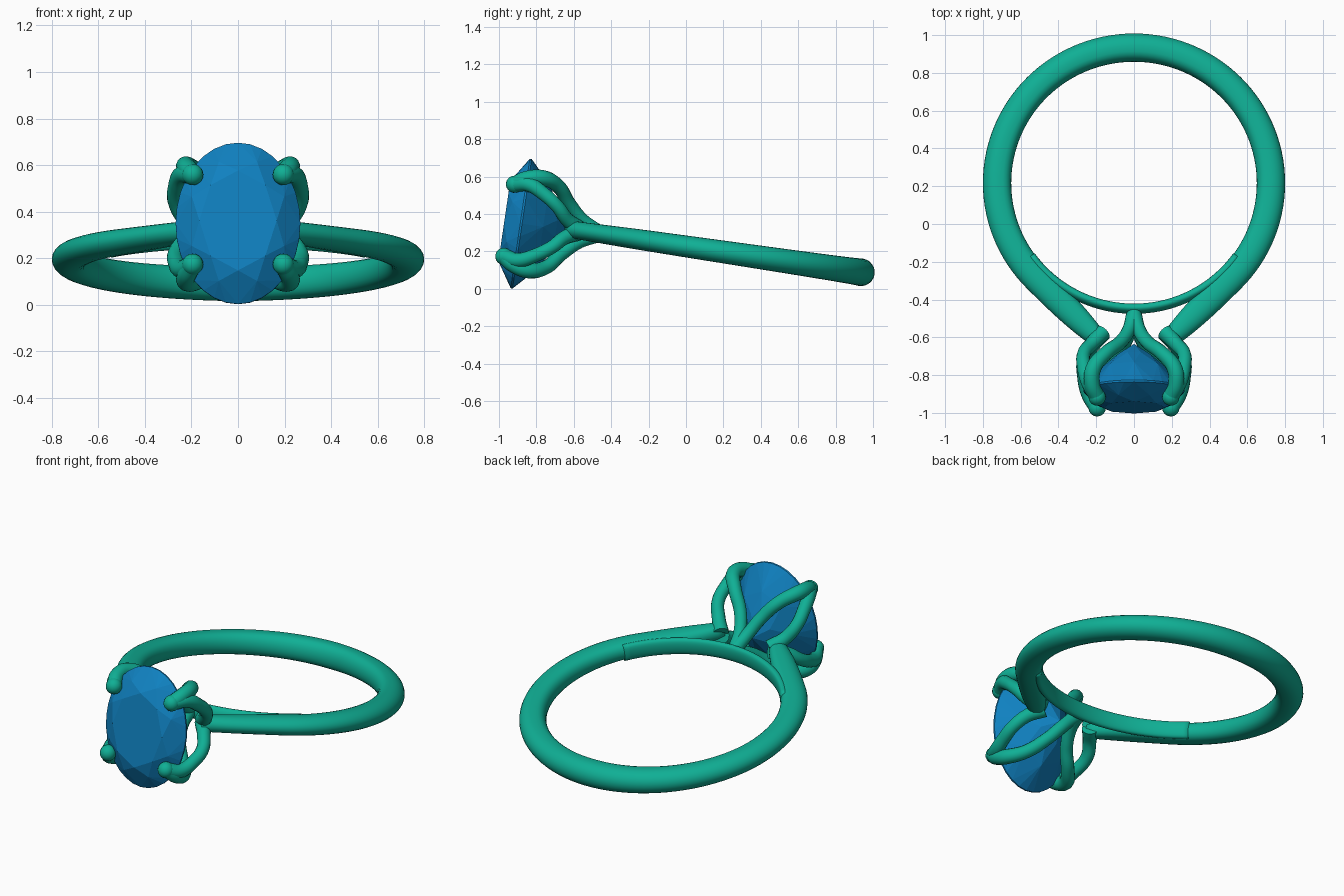
import bpy, bmesh, math
from mathutils import Matrix, Vector

if "Cube" in bpy.data.objects:
    bpy.data.objects.remove(bpy.data.objects["Cube"])

# Everything is built in the ring plane, then tilted as one
TILT = Matrix.Translation((0, 0.217, 0.195)) @ Matrix.Rotation(-math.radians(8.4), 4, 'X')


def material(name, rgb):
    m = bpy.data.materials.new(name)
    m.diffuse_color = (*rgb, 1)
    m.use_nodes = True
    m.node_tree.nodes["Principled BSDF"].inputs["Base Color"].default_value = m.diffuse_color
    return m


metal = material("teal_metal", (0.005, 0.43, 0.30))
blue = material("blue_stone", (0.005, 0.22, 0.53))


def add_mesh(name, bm, mat, smooth=True):
    bmesh.ops.recalc_face_normals(bm, faces=bm.faces)
    me = bpy.data.meshes.new(name)
    bm.to_mesh(me)
    bm.free()
    ob = bpy.data.objects.new(name, me)
    bpy.context.collection.objects.link(ob)
    me.materials.append(mat)
    for p in me.polygons:
        p.use_smooth = smooth
    ob.matrix_world = TILT
    return ob


def band(name, path, sides=24):
    """Sweep a flat-backed oval; path items are (point, outward normal, half width, half height)."""
    bm = bmesh.new()
    rings = []
    for p, n, a, h in path:
        ring = []
        for k in range(sides):
            t = math.tau * k / sides
            c = math.cos(t)
            c = c if c > 0 else -abs(c) ** 0.65
            ring.append(bm.verts.new(p + n * a * c + Vector((0, 0, h * math.sin(t)))))
        rings.append(ring)
    for r, s in zip(rings, rings[1:]):
        for k in range(sides):
            j = (k + 1) % sides
            bm.faces.new((r[k], r[j], s[j], s[k]))
    bm.faces.new(rings[0])
    bm.faces.new(rings[-1])
    return add_mesh(name, bm, metal)


def radial(deg):
    return Vector((math.sin(math.radians(deg)), math.cos(math.radians(deg)), 0))


# Shank: round at the back, straight tangent shoulders rising to the setting
half = []
for i in range(46):
    d = 135 * i / 45
    half.append((radial(d) * 0.725, radial(d), 0.075, 0.074 - 0.02 * i / 45))
n = radial(135)
along = Vector((-n.x, n.y, 0))
for i in range(1, 13):
    f = i / 12
    half.append((n * 0.725 + along * 0.47 * f, n, 0.075 - 0.03 * f ** 3, 0.054 - 0.008 * f))
flip = lambda v: Vector((-v.x, v.y, v.z))
left = [(flip(p), flip(m), a, h) for p, m, a, h in half[:0:-1]]
band("shank", left + half)

# Thin bridge closing the finger hole under the setting
band("bridge", [(radial(d) * 0.673, radial(d), 0.026, 0.05) for d in range(126, 235, 3)])


def wire(name, pts, sx, sz):
    """Smooth round wire; pts are (x, y, z, radius)."""
    cu = bpy.data.curves.new(name, 'CURVE')
    cu.dimensions = '3D'
    cu.bevel_depth = 1
    cu.bevel_resolution = 5
    cu.resolution_u = 8
    cu.use_fill_caps = True
    sp = cu.splines.new('BEZIER')
    sp.bezier_points.add(len(pts) - 1)
    for b, (x, y, z, r) in zip(sp.bezier_points, pts):
        b.co = (x * sx, y, z * sz)
        b.radius = r
        b.handle_left_type = b.handle_right_type = 'AUTO'
    cu.materials.append(metal)
    ob = bpy.data.objects.new(name, cu)
    bpy.context.collection.objects.link(ob)
    ob.matrix_world = TILT
    bpy.ops.object.select_all(action='DESELECT')
    bpy.context.view_layer.objects.active = ob
    ob.select_set(True)
    bpy.ops.object.convert(target='MESH')
    bpy.ops.object.shade_smooth_by_angle(angle=math.radians(50))


# Four claws, each made of two petal wires meeting at a rounded tip
TIP = (0.195, -1.175, 0.195)
inner = [(0, -0.70, 0.01, .04), (0.025, -0.79, 0.06, .036), (0.07, -0.87, 0.135, .036),
         (0.15, -0.945, 0.22, .038), (0.215, -1.03, 0.25, .042), (0.222, -1.11, 0.235, .042), (*TIP, .042)]
outer = [(0.165, -0.80, 0.01, .045), (0.225, -0.87, 0.05, .038), (0.265, -0.93, 0.11, .036),
         (0.264, -1.01, 0.165, .037), (0.24, -1.10, 0.205, .04), (*TIP, .042)]
for sx, side in ((1, "right"), (-1, "left")):
    for sz, level in ((1, "upper"), (-1, "lower")):
        wire(f"{level}_{side}_inner_petal", inner, sx, sz)
        wire(f"{level}_{side}_outer_petal", outer, sx, sz)
        bm = bmesh.new()
        bmesh.ops.create_uvsphere(bm, u_segments=16, v_segments=10, radius=0.046,
                                  matrix=Matrix.Translation((TIP[0] * sx, TIP[1], TIP[2] * sz)))
        add_mesh(f"{level}_{side}_claw_tip", bm, metal)

# Oval brilliant stone: hull of facet corner rings (radius, depth, count, angle offset)
bm = bmesh.new()
for r, depth, count, off in ((0.62, -0.09, 8, 0), (0.80, -0.062, 8, 22.5), (1, -0.004, 32, 0),
                             (1, 0.006, 32, 0), (0.66, 0.12, 8, 0), (0.34, 0.19, 8, 22.5), (0, 0.25, 1, 0)):
    for k in range(count):
        t = math.radians(off) + math.tau * k / count
        bm.verts.new((0.268 * r * math.cos(t), -1.11 + depth, -0.008 + 0.35 * r * math.sin(t)))
bmesh.ops.convex_hull(bm, input=bm.verts)
bmesh.ops.dissolve_limit(bm, angle_limit=math.radians(1), verts=bm.verts, edges=bm.edges)
add_mesh("oval_stone", bm, blue, smooth=False)
